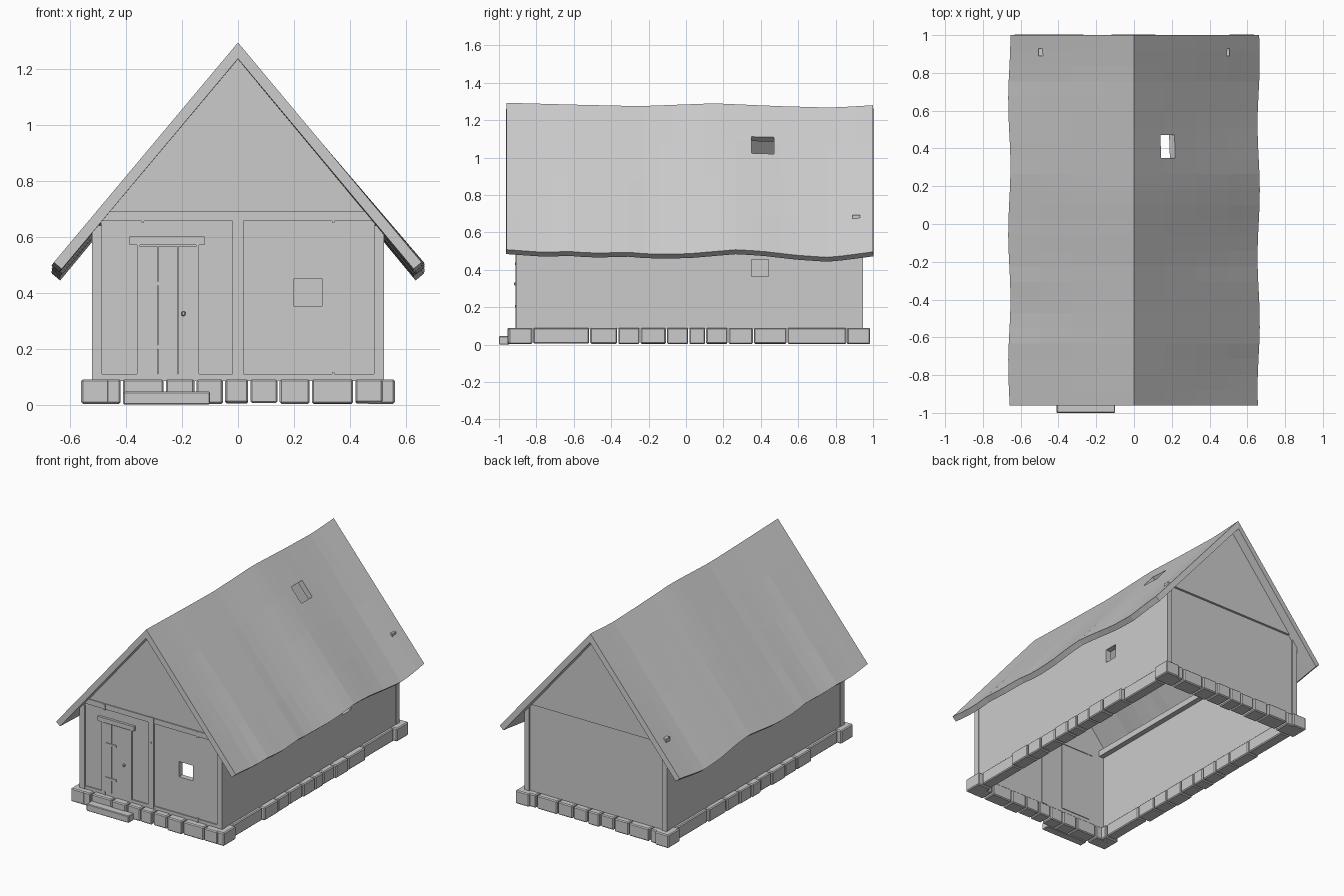
import bpy, bmesh, math, random

if "Cube" in bpy.data.objects:
    bpy.data.objects.remove(bpy.data.objects["Cube"])
random.seed(4)


def mesh_object(name, verts, faces):
    me = bpy.data.meshes.new(name)
    me.from_pydata(verts, [], faces)
    ob = bpy.data.objects.new(name, me)
    bpy.context.collection.objects.link(ob)
    return ob


def box(name, x0, x1, y0, y1, z0, z1, bevel=0.0):
    bm = bmesh.new()
    bmesh.ops.create_cube(bm, size=1)
    for v in bm.verts:
        v.co.x = x0 if v.co.x < 0 else x1
        v.co.y = y0 if v.co.y < 0 else y1
        v.co.z = z0 if v.co.z < 0 else z1
    if bevel:
        bmesh.ops.bevel(bm, geom=bm.edges[:], offset=bevel, segments=1, affect='EDGES')
    me = bpy.data.meshes.new(name)
    bm.to_mesh(me)
    bm.free()
    ob = bpy.data.objects.new(name, me)
    bpy.context.collection.objects.link(ob)
    return ob


def apply_modifier(ob, mod):
    bpy.context.view_layer.objects.active = ob
    bpy.ops.object.modifier_apply(modifier=mod.name)


def cut(ob, cutter):
    cutter.hide_render = True
    mod = ob.modifiers.new("opening", 'BOOLEAN')
    mod.operation, mod.solver, mod.object = 'DIFFERENCE', 'EXACT', cutter
    apply_modifier(ob, mod)
    bpy.data.objects.remove(cutter)


def lerp_table(t, y):
    for (a, za), (b, zb) in zip(t, t[1:]):
        if y <= b + 1e-6:
            return za + (zb - za) * (y - a) / (b - a)
    return t[-1][1]


# Sagging roof: one wavy sheet over the ridge, thickened inward
ridge = [(-.96, 1.293), (-.6, 1.283), (-.25, 1.275), (.15, 1.29), (.5, 1.275), (.78, 1.267), (1, 1.28)]
eave = [(-.96, .508), (-.75, .493), (-.63, .499), (-.5, .489), (-.3, .494), (-.2, .484), (0, .485),
        (.27, .508), (.4, .5), (.6, .477), (.77, .466), (1, .496)]
rows, half = 24, 4
cols = 2 * half + 1
verts, faces = [], []
for i in range(rows + 1):
    y = -.96 + 1.96 * i / rows
    zr, ze = lerp_table(ridge, y), lerp_table(eave, y)
    for j in range(cols):
        s = (j - half) / half
        w = .66 + .006 * math.sin(9 * y + (2 if s < 0 else 0))
        verts.append((s * w, y, zr + (ze - zr) * abs(s)))
for i in range(rows):
    for j in range(cols - 1):
        a = i * cols + j
        faces.append((a, a + 1, a + cols + 1, a + cols))
roof = mesh_object("roof", verts, faces)
solid = roof.modifiers.new("thickness", 'SOLIDIFY')
solid.thickness, solid.offset, solid.use_even_offset = .037, -1, True
apply_modifier(roof, solid)

# Smoke hole cut square to the right slope
hole = box("roof_cutter", -.058, .058, .35, .47, -.2, .2)
hole.location = (.178, 0, 1.065)
hole.rotation_euler = (0, math.atan2(.79, .66), 0)
bpy.context.view_layer.update()
cut(roof, hole)

# Plaster walls, hollow and open below
front = box("front_wall", -.49, .49, -.9, -.865, .09, .66)
cut(front, box("window_cutter", .2, .3, -1, -.8, .35, .45))
box("back_wall", -.49, .49, .90, .935, .09, .66)
box("left_wall", -.518, -.48, -.875, .91, .085, .62)
right = box("right_wall", .48, .518, -.875, .91, .085, .62)
cut(right, box("side_window_cutter", .4, .6, .35, .44, .365, .455))

# Gables
for name, y0, y1 in (("front_gable", -.902, -.865), ("back_gable", .905, .945)):
    mesh_object(name, [(x, y, z) for y in (y0, y1) for x, z in ((-.485, .665), (.485, .665), (0, 1.252))],
                [(0, 1, 2), (5, 4, 3), (0, 3, 4, 1), (1, 4, 5, 2), (2, 5, 3, 0)])

# Timber frame
for s in (-1, 1):
    x0, x1 = sorted((s * .485, s * .521))
    box("front_corner_post", x0, x1, -.91, -.87, .085, .64)
    box("back_corner_post", x0, x1, .905, .945, .085, .64)
    x0, x1 = sorted((s * .445, s * .485))
    box("wall_plate", x0, x1, -.87, .905, .59, .63)
    for z0, z1 in ((.09, .115), (.65, .688)):
        box("front_stud", s * .34 - .005, s * .34 + .005, -.912, -.88, z0, z1)
box("middle_post", -.02, .02, -.91, -.86, .09, .692)
box("front_sill", -.49, .49, -.907, -.865, .085, .11)
box("front_tie_beam", -.498, .498, -.908, -.865, .655, .69)
box("back_tie_beam", -.505, .505, .89, .93, .655, .692)

# Plank door with frame, hinges and handle
for a, b in ((-.35, -.288), (-.286, -.216), (-.214, -.15)):
    box("door_plank", a, b, -.909, -.86, .11, .565)
box("door_jamb_left", -.36, -.35, -.912, -.86, .11, .57)
box("door_jamb_right", -.15, -.14, -.912, -.86, .11, .57)
box("door_lintel", -.387, -.12, -.916, -.86, .57, .6)
for z in (.205, .432):
    box("hinge", -.33, -.253, -.914, -.9, z - .007, z + .007)
box("door_handle", -.202, -.188, -.92, -.9, .317, .333, .003)
box("post_peg", -.004, .004, -.913, -.9, .521, .529)

# Foundation stones
xs = [-.52, -.415, -.262, -.152, -.05, .04, .145, .26, .415, .52]
for a, b in zip(xs, xs[1:]):
    for s in (-1, 1):
        out = random.uniform(.944, .956) + (.022 if s > 0 else 0)
        y0, y1 = sorted((s * out, s * .86))
        box("end_stone", a + .004, b - .004, y0, y1, random.uniform(.002, .008), .09, .006)
ys = [-.82, -.515, -.365, -.245, -.105, .015, .105, .225, .36, .54, .86]
for a, b in zip(ys, ys[1:]):
    for s in (-1, 1):
        out = .538 if b - a > .25 else random.uniform(.548, .56)
        x0, x1 = sorted((s * out, s * .465))
        box("side_stone", x0, x1, a + .003, b - .003, random.uniform(.002, .008), .09, .006)
for s in (-1, 1):
    x0, x1 = sorted((s * .56, s * .46))
    box("front_corner_stone", x0, x1, -.948, -.822, .003, .09, .006)
    box("back_corner_stone", x0, x1, .862, .984, .003, .09, .006)

# Doorstep
box("doorstep", -.41, -.1, -1, -.945, 0, .046, .004)
